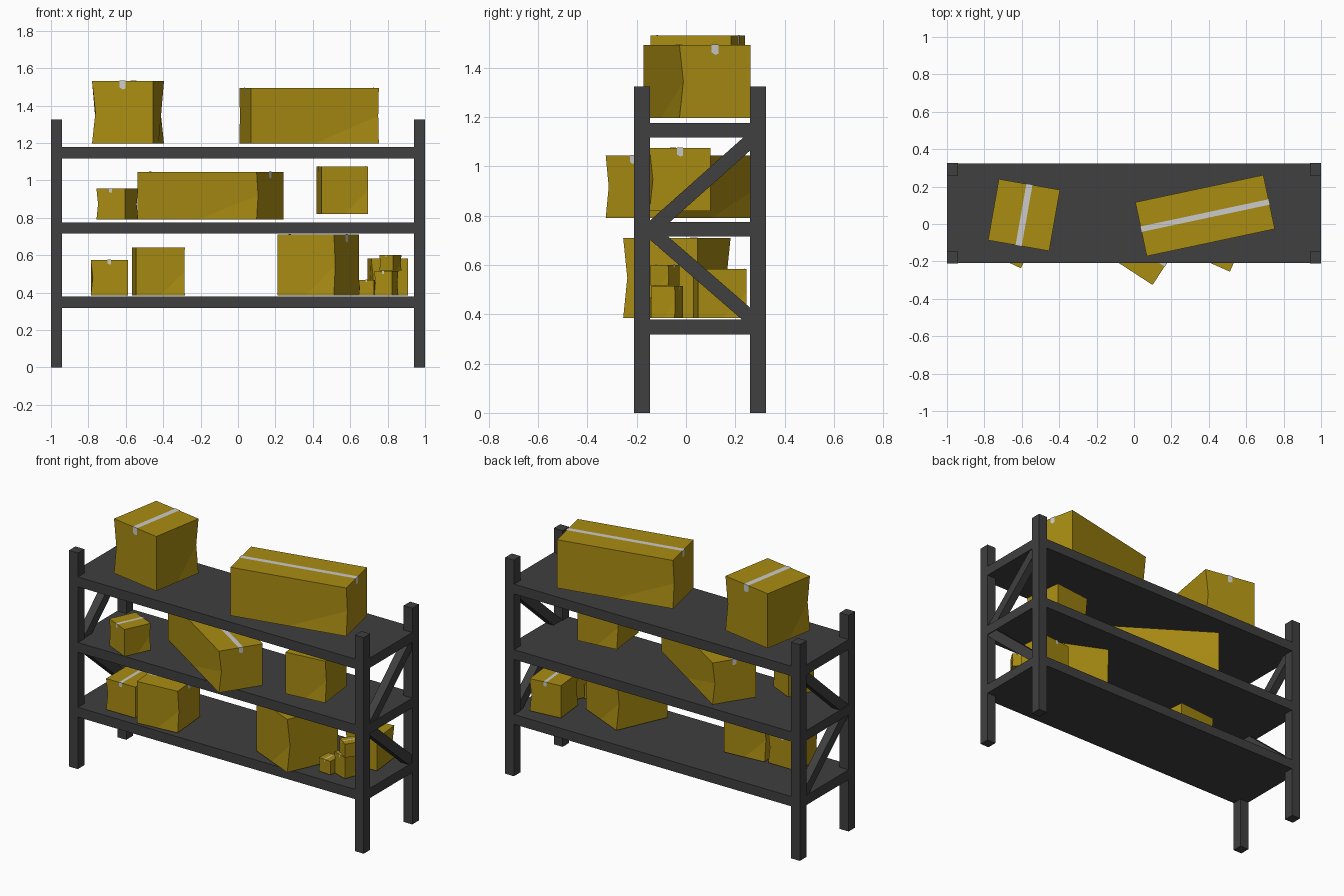
import bpy, bmesh, math
from mathutils import Matrix, Vector

if "Cube" in bpy.data.objects:
    bpy.data.objects.remove(bpy.data.objects["Cube"])


def material(name, color):
    m = bpy.data.materials.new(name)
    m.diffuse_color = color
    m.use_nodes = True
    m.node_tree.nodes["Principled BSDF"].inputs["Base Color"].default_value = m.diffuse_color
    return m


METAL = material("dark_metal", (0.05, 0.05, 0.05, 1))
CARD = material("cardboard", (0.40, 0.265, 0.006, 1))
TAPE = material("tape", (0.6, 0.6, 0.6, 1))


def mesh_object(name, verts, faces, mat, matrix=Matrix(), closed=True):
    bm = bmesh.new()
    vs = [bm.verts.new(v) for v in verts]
    for f in faces:
        bm.faces.new([vs[i] for i in f])
    if closed:
        bmesh.ops.recalc_face_normals(bm, faces=bm.faces)
    me = bpy.data.meshes.new(name)
    bm.to_mesh(me)
    bm.free()
    me.materials.append(mat)
    ob = bpy.data.objects.new(name, me)
    ob.matrix_world = matrix
    bpy.context.collection.objects.link(ob)
    return ob


def block(name, lo, hi, mat, matrix=Matrix()):
    v = [(x, y, z) for x in (lo[0], hi[0]) for y in (lo[1], hi[1]) for z in (lo[2], hi[2])]
    f = [(0, 1, 3, 2), (4, 6, 7, 5), (0, 4, 5, 1), (2, 3, 7, 6), (0, 2, 6, 4), (1, 5, 7, 3)]
    return mesh_object(name, v, f, mat, matrix)


def brace(name, x, a, b, width, depth):
    # flat bar in the y-z plane running from a to b
    d = Vector((0, b[0] - a[0], b[1] - a[1]))
    m = Matrix.Translation((x, a[0], a[1])) @ Matrix.Rotation(math.atan2(d.z, d.y), 4, 'X')
    block(name, (-depth / 2, 0, -width / 2), (depth / 2, d.length, width / 2), METAL, m)


def carton(name, center, size, z0, angle):
    # box with two dented corner edges; the tape runs along local y
    w, d, h = size
    x, y, p = w / 2, d / 2, w * 0.055
    m = Matrix.Translation((center[0], center[1], z0)) @ Matrix.Rotation(math.radians(angle), 4, 'Z')
    v = [(-x, -y, 0), (x, -y, 0), (x, y, 0), (-x, y, 0),
         (-x, -y, h), (x, -y, h), (x, y, h), (-x, y, h),
         (-x + p, -y, h / 2), (x - p, y, h / 2),
         (-x, 0, 0), (x, 0, 0)]
    f = [(0, 1, 5, 4, 8), (2, 3, 7, 6, 9), (4, 5, 6, 7), (0, 10, 3, 2, 11, 1),
         (8, 0, 10), (8, 10, 3, 7, 4), (9, 2, 11), (9, 11, 1, 5, 6)]
    mesh_object(name, v, f, CARD, m)
    # tape strip with a notched end hanging over both sides
    t, e, drop = w * 0.05, 0.002, h * 0.135
    v = [(-t, -y - e, h + e), (t, -y - e, h + e), (t, y + e, h + e), (-t, y + e, h + e)]
    for s in (-1, 1):
        v += [(-t, s * (y + e), h - drop * 0.75), (0, s * (y + e), h - drop),
              (t, s * (y + e), h - drop * 0.9)]
    f = [(0, 1, 2, 3), (0, 4, 5, 6, 1), (3, 2, 9, 8, 7)]
    mesh_object(name + "_tape", v, f, TAPE, m, closed=False)


# shelves
for name, top in (("lower_shelf", 0.378), ("middle_shelf", 0.775), ("upper_shelf", 1.177)):
    block(name, (-1, -0.208, top - 0.06), (1, 0.323, top), METAL)

# posts and zigzag side braces
for side, s in (("left", -1), ("right", 1)):
    xs = sorted((s * 0.94, s))
    for end, y0, y1 in (("front", -0.21, -0.147), ("back", 0.26, 0.325)):
        block(f"{end}_{side}_post", (xs[0], y0, 0), (xs[1], y1, 1.325), METAL)
    brace(f"{side}_upper_brace", s * 0.97, (-0.15, 0.738), (0.27, 1.112), 0.058, 0.05)
    brace(f"{side}_lower_brace", s * 0.97, (-0.15, 0.744), (0.27, 0.38), 0.058, 0.05)

# cartons: name, centre, (width, depth, height), base height, turn
for c in (
    ("upper_left_carton", (-0.588, 0.048), (0.332, 0.332, 0.334), 1.197, -10),
    ("upper_long_carton", (0.38, 0.045), (0.295, 0.70, 0.296), 1.197, 102),
    ("middle_small_carton", (-0.645, -0.125), (0.168, 0.168, 0.165), 0.79, -25),
    ("middle_long_carton", (-0.148, -0.009), (0.262, 0.76, 0.255), 0.79, 57),
    ("middle_right_carton", (0.557, -0.038), (0.25, 0.25, 0.255), 0.82, 96.5),
    ("lower_left_carton", (-0.688, -0.055), (0.198, 0.198, 0.19), 0.385, 0),
    ("lower_second_carton", (-0.426, -0.065), (0.25, 0.262, 0.255), 0.385, 95),
    ("lower_large_carton", (0.429, -0.037), (0.33, 0.33, 0.325), 0.385, 66),
    ("lower_back_carton", (0.80, 0.137), (0.198, 0.198, 0.198), 0.385, 6),
    ("tiny_left_carton", (0.69, -0.10), (0.083, 0.083, 0.083), 0.385, -5),
    ("tiny_right_carton", (0.793, -0.076), (0.10, 0.10, 0.13), 0.385, -20),
    ("tiny_top_carton", (0.815, -0.085), (0.085, 0.085, 0.083), 0.517, -33),
):
    carton(*c)
